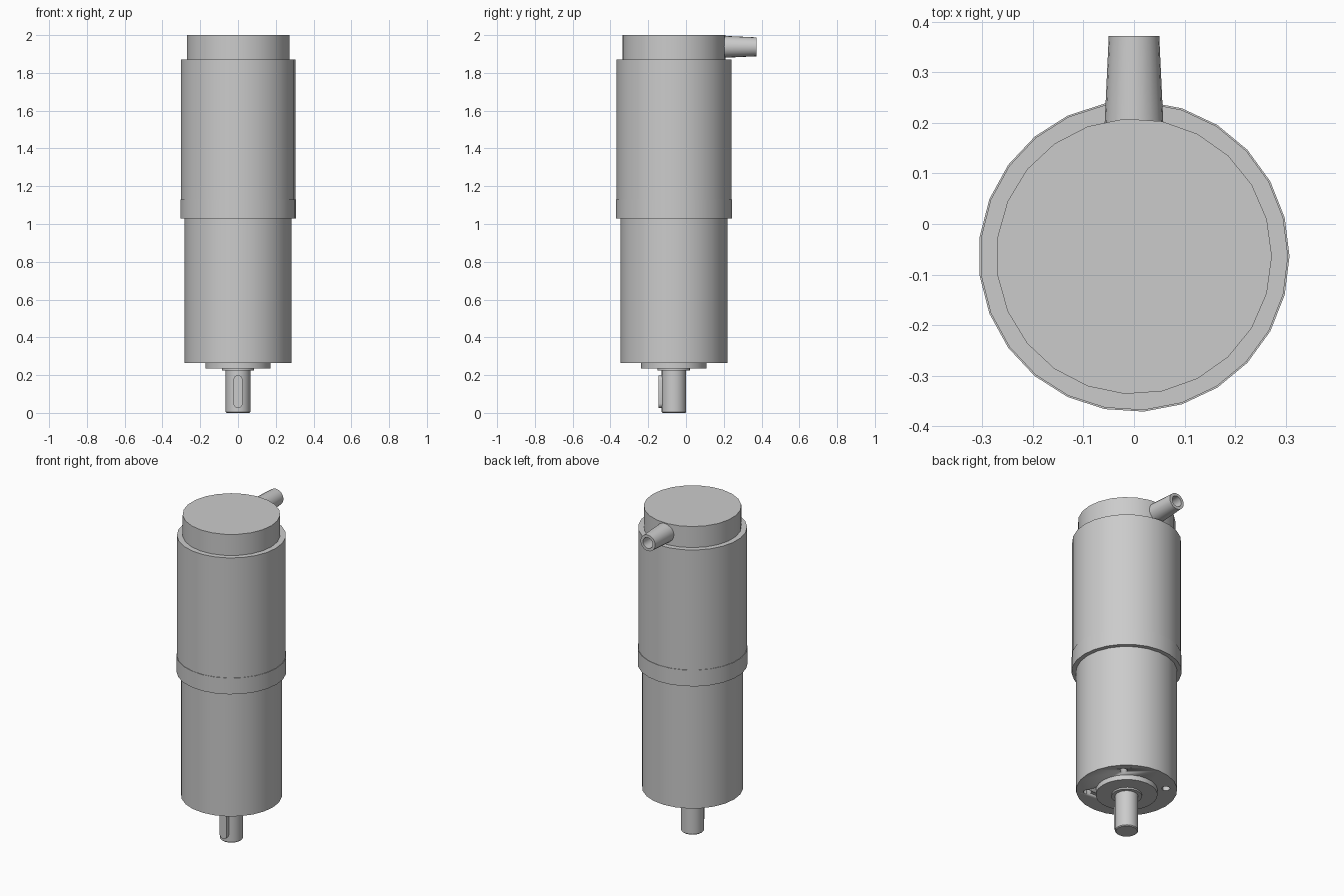
import bpy, bmesh, math
from mathutils import Matrix

default = bpy.data.objects.get("Cube")
if default:
    bpy.data.objects.remove(default, do_unlink=True)

AXIS_Y = -0.064   # the body axis sits forward of the origin

grey = bpy.data.materials.new("machined grey")
grey.use_nodes = True
COLOUR = (0.6, 0.6, 0.6, 1)
grey.diffuse_color = COLOUR
grey.node_tree.nodes["Principled BSDF"].inputs["Base Color"].default_value = COLOUR


def finish(name, bm, matrix):
    bmesh.ops.recalc_face_normals(bm, faces=bm.faces)
    mesh = bpy.data.meshes.new(name)
    bm.to_mesh(mesh)
    bm.free()
    mesh.transform(matrix)
    mesh.materials.append(grey)
    obj = bpy.data.objects.new(name, mesh)
    bpy.context.collection.objects.link(obj)
    bpy.ops.object.select_all(action='DESELECT')
    obj.select_set(True)
    bpy.context.view_layer.objects.active = obj
    bpy.ops.object.shade_smooth_by_angle(angle=math.radians(30))
    return obj


def lathe(name, profile, sides, matrix=Matrix.Translation((0, AXIS_Y, 0))):
    """Turn a (radius, height) profile about z and cap both ends."""
    bm = bmesh.new()
    rings = []
    for r, z in profile:
        rings.append([bm.verts.new((r * math.cos(math.tau * i / sides),
                                    r * math.sin(math.tau * i / sides), z))
                      for i in range(sides)])
    for low, high in zip(rings, rings[1:]):
        for i in range(sides):
            j = (i + 1) % sides
            bm.faces.new((low[i], low[j], high[j], high[i]))
    bm.faces.new(rings[0])
    bm.faces.new(rings[-1])
    return finish(name, bm, matrix)


def cut(target, cutter):
    cutter.hide_render = True
    mod = target.modifiers.new("hole", 'BOOLEAN')
    mod.operation = 'DIFFERENCE'
    mod.solver = 'EXACT'
    mod.object = cutter
    bpy.context.view_layer.objects.active = target
    bpy.ops.object.modifier_apply(modifier=mod.name)
    bpy.data.objects.remove(cutter, do_unlink=True)


# Gearbox housing with four blind mounting holes
gearbox = lathe("gearbox_housing", [(0.283, 0.265), (0.283, 1.06)], 24)
for k in range(4):
    a = math.radians(45 + 90 * k)
    place = Matrix.Translation((0.22 * math.cos(a), AXIS_Y + 0.22 * math.sin(a), 0))
    cut(gearbox, lathe("hole_cutter", [(0.023, 0.2), (0.023, 0.4)], 12, place))

# Motor sleeve with its collar, and the end cap
lathe("motor_sleeve", [(0.308, 1.03), (0.308, 1.13), (0.305, 1.13), (0.305, 1.87)], 25)
lathe("end_cap", [(0.273, 1.86), (0.273, 2.0)], 23)

# Front flange, bearing step and shaft
lathe("front_flange", [(0.173, 0.235), (0.173, 0.27)], 24)
lathe("bearing_step", [(0.086, 0.225), (0.086, 0.24)], 20)
lathe("output_shaft", [(0.06, 0), (0.065, 0.005), (0.065, 0.23)], 20)

# Round-ended shaft key
bm = bmesh.new()
outline = []
for centre, start in ((0.175, 0), (0.05, math.pi)):
    for i in range(9):
        a = start + math.pi * i / 8
        outline.append(bm.verts.new((0.024 * math.cos(a), -0.145, centre + 0.024 * math.sin(a))))
face = bm.faces.new(outline)
extruded = bmesh.ops.extrude_face_region(bm, geom=[face], use_keep_orig=True)
moved = [v for v in extruded["geom"] if isinstance(v, bmesh.types.BMVert)]
bmesh.ops.translate(bm, verts=moved, vec=(0, 0.04, 0))
finish("shaft_key", bm, Matrix())

# Tapered cable outlet at the back, open at its mouth
outlet = Matrix.Translation((0, 0, 1.938)) @ Matrix.Rotation(-math.pi / 2, 4, 'X')
lathe("cable_outlet", [(0.059, 0.18), (0.05, 0.372), (0.033, 0.372), (0.033, 0.22)], 20, outlet)
